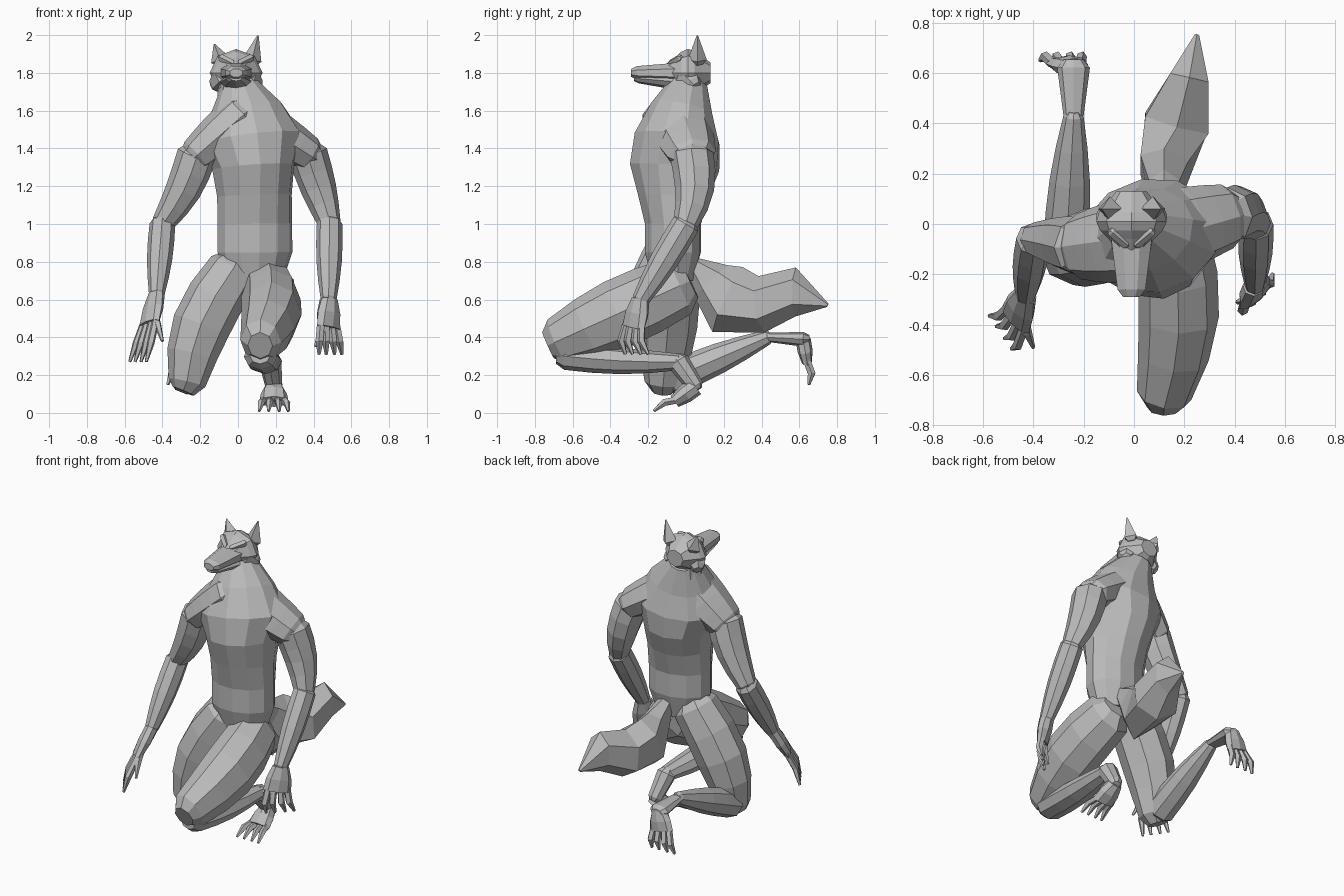
import bpy, bmesh, math
from mathutils import Vector

cube = bpy.data.objects.get("Cube")
if cube:
    bpy.data.objects.remove(cube, do_unlink=True)

GREY = (0.5, 0.5, 0.5, 1)
fur = bpy.data.materials.new("grey_fur")
fur.use_nodes = True
fur.diffuse_color = GREY
fur.node_tree.nodes["Principled BSDF"].inputs["Base Color"].default_value = GREY

SIDEWAYS = Vector((1, 0, 0))
FORWARD = Vector((0, -1, 0))
UP = Vector((0, 0, 1))


def loft(name, rings, sides=8, across=SIDEWAYS, phase=0.0):
    """Skin faceted rings (centre, half width, half depth) along their path."""
    bm = bmesh.new()
    centres = [Vector(ring[0]) for ring in rings]
    last = len(rings) - 1
    loops = []
    for i, (centre, width, depth) in enumerate(rings):
        tangent = (centres[min(i + 1, last)] - centres[max(i - 1, 0)]).normalized()
        u = (across - tangent * across.dot(tangent)).normalized()
        v = tangent.cross(u)
        angles = [phase + math.tau * k / sides for k in range(sides)]
        loops.append([bm.verts.new(centres[i] + u * width * math.cos(angle)
                                   + v * depth * math.sin(angle))
                      for angle in angles])
    for lower, upper in zip(loops, loops[1:]):
        for k in range(sides):
            n = (k + 1) % sides
            bm.faces.new((lower[k], lower[n], upper[n], upper[k]))
    bm.faces.new(loops[0])
    bm.faces.new(loops[-1])
    bmesh.ops.recalc_face_normals(bm, faces=bm.faces)
    mesh = bpy.data.meshes.new(name)
    bm.to_mesh(mesh)
    bm.free()
    mesh.materials.append(fur)
    obj = bpy.data.objects.new(name, mesh)
    bpy.context.collection.objects.link(obj)


def limb(name, start, end, thick, thin, swell=0.0, flat=1.0,
         bow=Vector(), sides=8, across=SIDEWAYS, phase=0.0, steps=4):
    """Tapering muscle between two joints, bulging midway, with rounded ends."""
    start, end = Vector(start), Vector(end)
    axis = (end - start).normalized()
    rings = [(start - axis * thick / 2, thick * 0.6, thick * 0.6 * flat)]
    for i in range(steps + 1):
        t = i / steps
        arch = math.sin(math.pi * t)
        radius = thick + (thin - thick) * t + swell * arch
        rings.append((start.lerp(end, t) + bow * arch, radius, radius * flat))
    rings.append((end + axis * thin / 2, thin * 0.6, thin * 0.6 * flat))
    loft(name, rings, sides, across, phase)


def paw(name, wrist, knuckle, tip, across, thick, bend, thumb=None):
    """Palm with four tapering digits fanned along the across vector."""
    wrist, knuckle, tip, across = map(Vector, (wrist, knuckle, tip, across))
    size = across.length
    middle = wrist.lerp(knuckle, 0.5)
    loft(name + "_palm", [(wrist, size * 0.65, thick), (middle, size, thick),
                          (knuckle, size * 1.1, thick * 0.7)], across=across)
    digits = {f"digit_{i + 1}": (knuckle + across * s * 0.75, tip + across * s)
              for i, s in enumerate((-1.1, -0.4, 0.4, 1.1))}
    if thumb:
        digits["thumb"] = (middle, Vector(thumb))
    r = size * 0.28
    for label, (base, end) in digits.items():
        joint = base.lerp(end, 0.5) + bend
        loft(f"{name}_{label}", [(base.lerp(wrist, 0.1), r, r), (joint, r, r),
                                 (end, r * 0.4, r * 0.4)], 5, across)


# Torso: evenly stacked rings, leaning into the neck, shoulders turned a little
widths = (.15, .2, .2, .2, .22, .28, .2, .09)
depths = (.11, .15, .15, .19, .24, .23, .17, .1)
torso = []
for i, (width, depth) in enumerate(zip(widths, depths)):
    lean = (i / 7) ** 4 * 0.09
    torso.append((Vector((.09 - lean, lean - .07, .7 + .15 * i)), width, depth))
loft("torso", torso, 12, Vector((1, .16, 0)))

# Head: skull, muzzle, jaw and nose
head = Vector((-.01, 0, 1.8))
limb("neck", head - UP * .14, head, .1, .09)
limb("skull", head - FORWARD * .08, head + FORWARD * .06, .1, .09, .045, .9)
limb("muzzle", head + FORWARD * .04, head + FORWARD * .26, .09, .06,
     flat=.65, phase=math.pi / 8)
limb("lower_jaw", head + FORWARD * .02 - UP * .05, head + FORWARD * .25 - UP * .03,
     .09, .05, flat=.5)

for side, label, tip_height in ((-1, "right", 1.95), (1, "left", 1.995)):
    out = SIDEWAYS * side
    # Pointed ear
    ear = head + out * .085 - FORWARD * .06
    tip = ear + out * .03
    tip.z = tip_height
    limb(label + "_ear", ear + UP * .07, tip, .05, .005, sides=4, steps=2)
    # Slanted brow
    brow = head + FORWARD * .08 + UP * .05
    limb(label + "_brow", brow + out * .02, brow + out * .08 - FORWARD * .05 + UP * .03,
         .02, .02, sides=5, across=FORWARD, steps=2)
    # Cheek ruff
    cheek = head + out * .06 - UP * .02
    limb(label + "_cheek", cheek, cheek + out * .04 - FORWARD * .04 - UP * .04,
         .07, .05, sides=6, across=FORWARD, steps=2)


def arm(side, collar, shoulder, elbow, wrist, bow):
    """Sloping shoulder, upper arm and forearm sharing their joints."""
    limb(side + "_shoulder", collar, shoulder, .17, .13, .01, .75, across=FORWARD)
    limb(side + "_upper_arm", shoulder, elbow, .105, .06, .012, 1.1, bow)
    limb(side + "_forearm", elbow, wrist, .068, .042, .012, 1.1)


# Arms hanging from the shoulders, bent at the elbow
left_wrist = (.48, -.24, .6)
arm("left", (.07, -.05, 1.56), (.37, .03, 1.37), (.485, 0, 1), left_wrist,
    FORWARD * -.03)
paw("left_hand", left_wrist, (.48, -.28, .45), (.49, -.26, .31),
    (.055, .055, 0), .045, FORWARD * .02, (.41, -.31, .35))
right_wrist = (-.43, -.28, .63)
arm("right", (.02, -.06, 1.57), (-.22, -.09, 1.36), (-.4, -.06, 1), right_wrist,
    SIDEWAYS * .02)
paw("right_hand", right_wrist, (-.47, -.38, .47), (-.53, -.43, .27),
    (.04, -.06, 0), .04, FORWARD * .02, (-.4, -.49, .38))

# Left leg: knee raised forward, shin folded back under the thigh
left_ankle, left_heel = (.17, -.04, .27), (.19, .05, .14)
limb("left_thigh", (.155, -.04, .67), (.12, -.68, .38), .14, .11, .035, 1.15,
     SIDEWAYS * .04)
limb("left_shin", (.12, -.64, .3), left_ankle, .09, .055, .015, .8, UP * -.01)
limb("left_heel", left_ankle, left_heel, .06, .045, steps=2)
paw("left_foot", left_heel, (.19, -.06, .06), (.19, -.17, .01),
    (.07, 0, 0), .05, UP * .02)

# Right leg: kneeling, shin stretched out behind
right_ankle, right_heel = (-.24, .43, .4), (-.24, .62, .39)
limb("right_thigh", (-.02, -.07, .76), (-.27, -.12, .16), .14, .1, .035, 1,
     SIDEWAYS * -.05)
limb("right_shin", (-.27, -.08, .18), right_ankle, .09, .04, .015)
limb("right_heel", right_ankle, right_heel, .04, .065, flat=.6, steps=2)
paw("right_foot", right_heel, (-.27, .64, .27), (-.29, .65, .15),
    (.075, 0, 0), .04, FORWARD * -.02)

# Bushy tail, narrow at the root and pointed at the tip
loft("tail", [((.12, .04, .79), .05, .04), ((.12, .13, .7), .07, .12),
              ((.12, .22, .6), .11, .19), ((.17, .4, .575), .15, .15),
              ((.22, .58, .64), .09, .13), ((.25, .75, .57), .01, .01)],
     6, phase=math.pi / 2)
